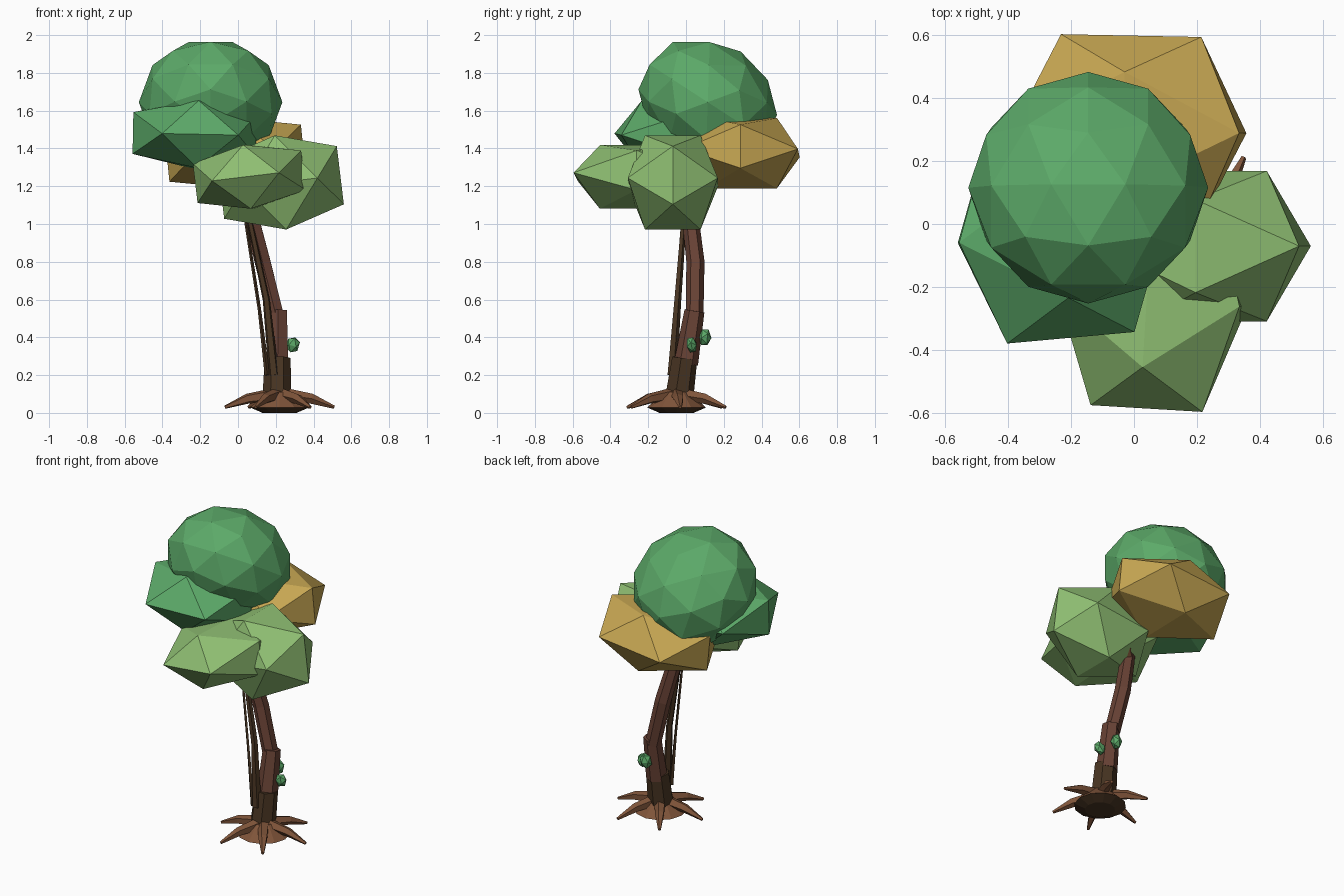
import bpy, bmesh, math
from mathutils import Matrix, Vector, Euler

cube = bpy.data.objects.get("Cube")
if cube:
    bpy.data.objects.remove(cube, do_unlink=True)


def material(name, rgb):
    mat = bpy.data.materials.new(name)
    mat.use_nodes = True
    mat.diffuse_color = (*rgb, 1)
    mat.node_tree.nodes["Principled BSDF"].inputs["Base Color"].default_value = (*rgb, 1)
    return mat


GREEN = material("leaf green", (0.107, 0.40, 0.14))
LIGHT = material("light leaf green", (0.275, 0.52, 0.17))
GOLD = material("golden leaf", (0.57, 0.385, 0.085))
BARK = material("red brown bark", (0.141, 0.055, 0.036))
DARK = material("dark bark", (0.065, 0.035, 0.016))
ROOT = material("root brown", (0.215, 0.09, 0.042))


def finish(bm, name, mat):
    bmesh.ops.recalc_face_normals(bm, faces=bm.faces)
    mesh = bpy.data.meshes.new(name)
    bm.to_mesh(mesh)
    bm.free()
    mesh.materials.append(mat)
    obj = bpy.data.objects.new(name, mesh)
    bpy.context.collection.objects.link(obj)
    return obj


def blob(name, mat, centre, size, rot=(0, 0, 0), detail=1):
    """Faceted leaf mass; the coarse ones rest on an edge, the fine one on a point."""
    turn = Matrix.Rotation(math.pi / 2, 4, 'Z')
    if detail == 1:
        half = math.atan(2) / 2
        turn = turn @ Matrix.Rotation(-half, 4, 'Y')
    bm = bmesh.new()
    bmesh.ops.create_icosphere(bm, subdivisions=detail, radius=1)
    place = Matrix.Translation(centre) @ Euler(rot).to_matrix().to_4x4() @ Matrix.Diagonal((*size, 1))
    bm.transform(place @ turn)
    return finish(bm, name, mat)


def limb(name, mat, path, radii, sides=6):
    """Tapered faceted tube along a path."""
    pts = [Vector(p) for p in path]
    bm = bmesh.new()
    rings = []
    for i, (p, r) in enumerate(zip(pts, radii)):
        along = (pts[min(i + 1, len(pts) - 1)] - pts[max(i - 1, 0)]).normalized()
        ref = Vector((0, 0, 1)) if abs(along.z) < 0.7 else Vector((1, 0, 0))
        u = along.cross(ref).normalized()
        v = along.cross(u)
        angles = [2 * math.pi * k / sides for k in range(sides)]
        rings.append([bm.verts.new(p + r * (u * math.cos(a) + v * math.sin(a))) for a in angles])
    for low, high in zip(rings, rings[1:]):
        for k in range(sides):
            n = (k + 1) % sides
            bm.faces.new((low[k], low[n], high[n], high[k]))
    bm.faces.new(rings[0])
    bm.faces.new(rings[-1])
    return finish(bm, name, mat)


# Foliage
blob("top_foliage", GREEN, (-0.145, 0.115, 1.645), (0.38, 0.385, 0.32), (-0.576, 0, 0), detail=2)
blob("left_foliage", GREEN, (-0.23, -0.03, 1.475), (0.385, 0.39, 0.21), (0, 0.02, 0.09))
blob("front_foliage", LIGHT, (0.06, -0.245, 1.25), (0.34, 0.4, 0.2), (0, -0.12, -0.06))
blob("side_foliage", LIGHT, (0.225, -0.07, 1.22), (0.375, 0.28, 0.295), (0, -0.12, 0))
blob("golden_foliage", GOLD, (-0.015, 0.295, 1.375), (0.425, 0.355, 0.22), (0, -0.1, -0.02))

# Trunk in overlapping sections
limb("trunk_base", DARK, [(0.205, -0.045, 0.04), (0.21, -0.01, 0.29)], [0.08, 0.07], 7)
limb("lower_trunk", BARK, [(0.21, 0, 0.26), (0.213, 0.045, 0.54)], [0.064, 0.053])
limb("upper_trunk", BARK,
     [(0.205, 0.045, 0.5), (0.13, 0.05, 0.8), (0.075, 0.025, 1.02), (0.04, 0.02, 1.25)],
     [0.047, 0.048, 0.044, 0.035])
limb("branch_stub", ROOT, [(0.07, 0.03, 1.05), (0.12, 0.085, 1.09)], [0.028, 0.022], 5)

# Vines climbing in front of the trunk
limb("thin_vine", DARK, [(0.155, -0.07, 0.2), (0.113, -0.055, 0.55), (0.035, -0.015, 1.05)],
     [0.014, 0.009, 0.008], 4)
limb("thick_vine", DARK, [(0.19, -0.075, 0.2), (0.15, -0.045, 0.6), (0.055, -0.01, 1.05)],
     [0.028, 0.02, 0.015], 5)

# Root mound and spreading roots
hub = Vector((0.22, -0.05, 0))
rise = Vector((0, 0, 1))
limb("mound_underside", DARK, [hub, hub + 0.028 * rise], [0.09, 0.155], 12)
limb("root_mound", ROOT, [hub + 0.028 * rise, hub + 0.11 * rise], [0.155, 0.07], 12)
for k in range(6):
    a = math.radians(4 + 60 * k)
    out = Vector((math.cos(a), math.sin(a), 0))
    path = [hub + out * d + rise * z for d, z in ((0.04, 0.095), (0.17, 0.075), (0.29, 0.03))]
    limb(f"root_{k + 1}", ROOT, path, [0.036, 0.028, 0.009], 5)

# Leaf tufts on the trunk
blob("right_tuft", GREEN, (0.29, 0.03, 0.36), (0.038, 0.03, 0.046), (0.2, 0.3, 0))
blob("back_tuft", GREEN, (0.22, 0.1, 0.4), (0.038, 0.034, 0.05), (0, 0.2, 0.4))
